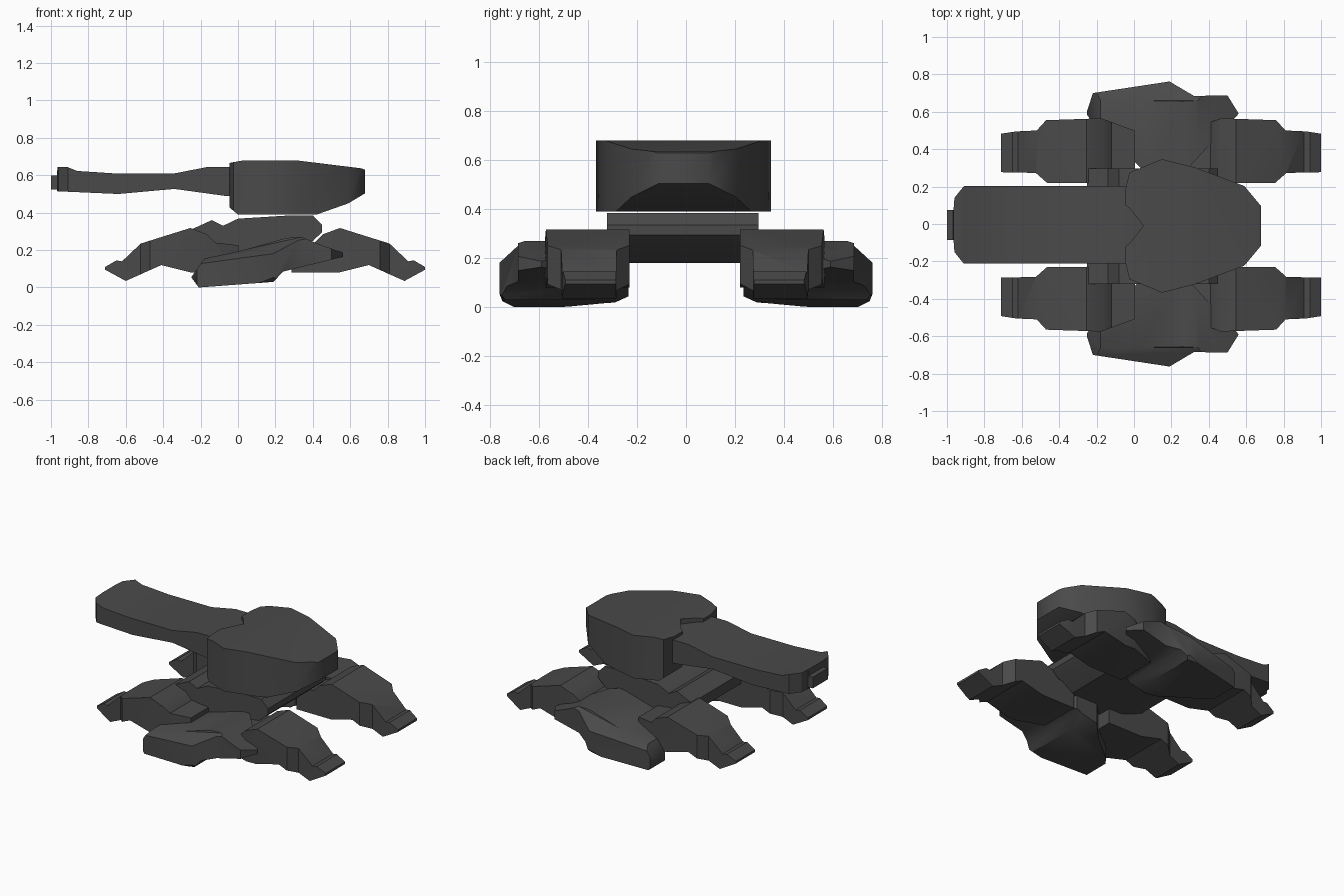
import bpy, bmesh

if "Cube" in bpy.data.objects:
    bpy.data.objects.remove(bpy.data.objects["Cube"])

dark = bpy.data.materials.new("dark_grey")
dark.diffuse_color = (0.068, 0.068, 0.068, 1)
dark.use_nodes = True
dark.node_tree.nodes["Principled BSDF"].inputs["Base Color"].default_value = dark.diffuse_color


def prism(name, pts, axis, lo, hi, shear=0.0):
    """Extrude a closed 2D outline along one axis (optionally z-sheared over x)."""
    put = {"x": lambda a, b, t: (t, a, b + shear * t),
           "y": lambda a, b, t: (a, t, b),
           "z": lambda a, b, t: (a, b, t)}[axis]
    bm = bmesh.new()
    ends = [[bm.verts.new(put(a, b, t)) for a, b in pts] for t in (lo, hi)]
    n = len(pts)
    bm.faces.new(ends[0])
    bm.faces.new(ends[1])
    for i in range(n):
        j = (i + 1) % n
        bm.faces.new((ends[0][i], ends[0][j], ends[1][j], ends[1][i]))
    bmesh.ops.recalc_face_normals(bm, faces=bm.faces)
    me = bpy.data.meshes.new(name)
    bm.to_mesh(me)
    bm.free()
    me.materials.append(dark)
    ob = bpy.data.objects.new(name, me)
    bpy.context.collection.objects.link(ob)
    return ob


def intersect(ob, *cutters):
    """Keep only the volume shared with every cutter."""
    for c in cutters:
        m = ob.modifiers.new("cut", "BOOLEAN")
        m.operation, m.solver, m.object = "INTERSECT", "EXACT", c
        bpy.context.view_layer.update()
        dg = bpy.context.evaluated_depsgraph_get()
        me = bpy.data.meshes.new_from_object(ob.evaluated_get(dg))
        ob.modifiers.clear()
        ob.data = me
        bpy.data.objects.remove(c)
    return ob


def smooth(ob, angle=0.6):
    bpy.ops.object.select_all(action="DESELECT")
    ob.select_set(True)
    bpy.context.view_layer.objects.active = ob
    bpy.ops.object.shade_smooth_by_angle(angle=angle)


def both(half, dy=0.0):
    """Complete a symmetric outline from its +y half."""
    return ([(x, y + dy) for x, y in half]
            + [(x, -y + dy) for x, y in reversed(half) if y > 0])


# Turret: plan outline with a rear notch, trimmed by its side profile
turret = intersect(
    prism("turret", both([(0.05, 0), (-0.02, 0.09), (-0.045, 0.11), (-0.045, 0.2),
                          (-0.025, 0.285), (0.15, 0.357), (0.325, 0.313),
                          (0.59, 0.213), (0.68, 0.105)], -0.01), "z", 0.3, 0.8),
    prism("turret_cutter", [(-0.07, 0.65), (-0.04, 0.667), (0.03, 0.68), (0.31, 0.68),
                            (0.66, 0.637), (0.69, 0.625), (0.69, 0.51), (0.59, 0.45),
                            (0.42, 0.39), (0, 0.39), (-0.06, 0.44)], "y", -0.6, 0.6))
smooth(turret, 0.7)

# Broad rear boom with a stepped tip
boom = intersect(
    prism("rear_boom", both([(0.08, 0.207), (-0.91, 0.207), (-0.96, 0.145),
                             (-0.965, 0.08), (-1.0, 0.08)], -0.005), "z", 0.3, 0.8),
    prism("boom_cutter", [(-1.01, 0.6), (-0.967, 0.6), (-0.966, 0.643), (-0.91, 0.643),
                          (-0.86, 0.623), (-0.66, 0.61), (-0.34, 0.61), (-0.16, 0.645),
                          (0.1, 0.645), (0.1, 0.475), (-0.07, 0.49), (-0.34, 0.527),
                          (-0.64, 0.5), (-0.91, 0.512), (-0.966, 0.512),
                          (-0.967, 0.525), (-1.01, 0.525)], "y", -0.5, 0.5))
smooth(boom)

# Central hull
hull = prism("hull", [(-0.25, 0.31), (-0.14, 0.36), (-0.08, 0.33), (0, 0.368),
                      (0.27, 0.385), (0.40, 0.385), (0.45, 0.335), (0.45, 0.295),
                      (0.40, 0.25), (0.30, 0.18), (-0.10, 0.18), (-0.25, 0.24)],
             "y", -0.322, 0.297)
smooth(hull)

# Four splayed legs; the profile is measured outward from the model's mid line
MID = 0.145
leg_side = [(0.14, 0.08), (0.395, 0.08), (0.555, 0.12), (0.745, 0.035), (0.855, 0.095),
            (0.855, 0.11), (0.795, 0.145), (0.765, 0.14), (0.665, 0.235),
            (0.40, 0.318), (0.31, 0.285), (0.265, 0.24), (0.14, 0.225)]
leg_plan = [(0.13, 0.225), (0.61, 0.225), (0.67, 0.278), (0.86, 0.282), (0.86, 0.487),
            (0.775, 0.5), (0.665, 0.505), (0.615, 0.56), (0.32, 0.57), (0.13, 0.5)]
for sy, side in ((-1, "front"), (1, "back")):
    for sx, end in ((-1, "left"), (1, "right")):
        leg = intersect(
            prism(f"{side}_{end}_leg", [(MID + sx * x, z) for x, z in leg_side],
                  "y", -0.9, 0.9),
            prism("leg_cutter", [(MID + sx * x, sy * y - 0.005) for x, y in leg_plan],
                  "z", -0.2, 0.6))
        smooth(leg)

    # Side pod: side profile, plan outline and bevelled, tilted section combined
    pod = intersect(
        prism(f"{side}_side_pod", [(-0.25, 0.055), (-0.21, 0), (0.19, 0.03), (0.24, 0.085),
                                   (0.565, 0.165), (0.565, 0.185), (0.45, 0.225),
                                   (0.34, 0.27), (0.26, 0.265), (0.01, 0.195),
                                   (-0.18, 0.155)], "y", -0.9, 0.9),
        prism("pod_plan", [(x, sy * y) for x, y in
                           [(-0.255, 0.59), (-0.22, 0.70), (0.19, 0.762), (0.32, 0.685),
                            (0.50, 0.687), (0.56, 0.59), (0.30, 0.31), (0.26, 0.235),
                            (0.10, 0.235), (0.0, 0.335), (-0.18, 0.48)]],
              "z", -0.3, 0.6),
        prism("pod_section", [(sy * y, z) for y, z in
                              [(0.2, 0.4), (0.6, 0.4), (0.66, 0.195), (0.77, 0.135),
                               (0.77, 0.02), (0.71, -0.04), (0.5, -0.04), (0.2, 0.03)]],
              "x", -0.6, 0.9, 0.22))
    smooth(pod, 0.75)
